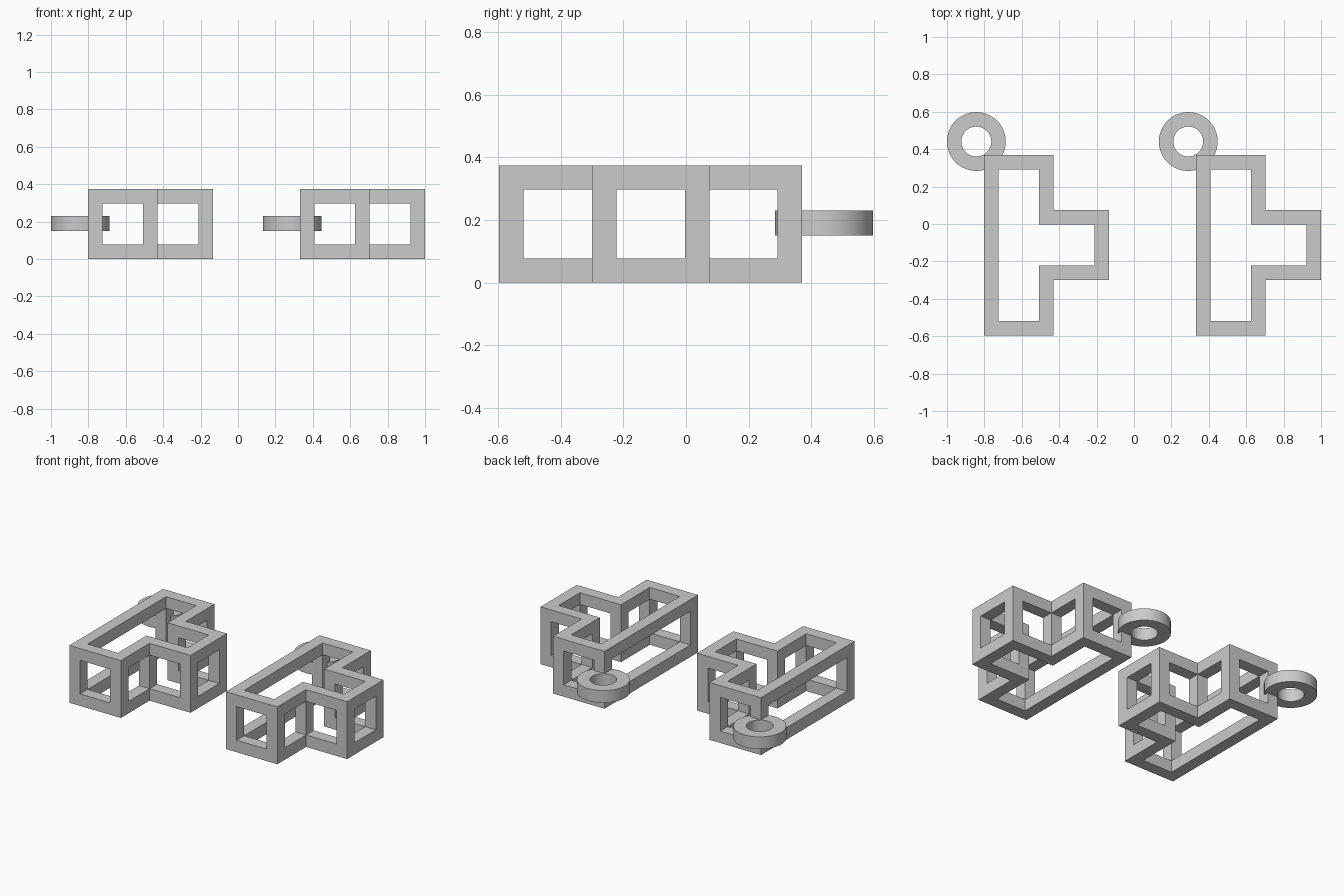
import bpy, bmesh
from math import cos, sin, tau
from mathutils import Vector

if "Cube" in bpy.data.objects:
    bpy.data.objects.remove(bpy.data.objects["Cube"])

# Uneven grid: bars and openings of the T-shaped frame
X = [0, .077, .295, .372, .592, .669]
Y = [-.597, -.519, -.300, -.222, -.003, .075, .292, .370]
Z = [0, .078, .298, .375]
POSTS = {(0, 0), (2, 0), (2, 2), (4, 2), (4, 4), (2, 4), (2, 6), (0, 6)}


def solid(i, j, k):
    if not (0 <= i <= 4 and 0 <= j <= 6 and 0 <= k <= 2):
        return False
    if k == 1:
        return (i, j) in POSTS
    in_t = i <= 2 or 2 <= j <= 4
    opening = (i == 1 and 1 <= j <= 5) or (i in (2, 3) and j == 3)
    return in_t and not opening


def make_object(name, bm):
    me = bpy.data.meshes.new(name)
    bmesh.ops.recalc_face_normals(bm, faces=bm.faces)
    bm.to_mesh(me)
    bm.free()
    ob = bpy.data.objects.new(name, me)
    bpy.context.collection.objects.link(ob)
    return ob


def make_frame(name, x0):
    """Skin of the filled grid cells, so bars and posts are one clean shell."""
    bm = bmesh.new()
    for i in range(5):
        for j in range(7):
            for k in range(3):
                if not solid(i, j, k):
                    continue
                for axis in range(3):
                    for side in (0, 1):
                        n = [i, j, k]
                        n[axis] += 2 * side - 1
                        if solid(*n):
                            continue
                        quad = []
                        for a, b in ((0, 0), (1, 0), (1, 1), (0, 1)):
                            c = [i, j, k]
                            c[axis] += side
                            c[(axis + 1) % 3] += a
                            c[(axis + 2) % 3] += b
                            quad.append(bm.verts.new((x0 + X[c[0]], Y[c[1]], Z[c[2]])))
                        bm.faces.new(quad)
    bmesh.ops.remove_doubles(bm, verts=bm.verts, dist=1e-4)
    return make_object(name, bm)


def make_ring(name, x, y, outer=.157, inner=.08, z0=.15, z1=.23, n=64):
    """Flat ring: rectangular section swept round a circle."""
    bm = bmesh.new()
    section = [(inner, z0), (outer, z0), (outer, z1), (inner, z1)]
    loops = [[bm.verts.new((x + r * cos(tau * s / n), y + r * sin(tau * s / n), z))
              for r, z in section] for s in range(n)]
    for s in range(n):
        a, b = loops[s], loops[(s + 1) % n]
        for q in range(4):
            p = (q + 1) % 4
            bm.faces.new((a[q], b[q], b[p], a[p]))
    ob = make_object(name, bm)
    bpy.ops.object.select_all(action='DESELECT')
    ob.select_set(True)
    bpy.context.view_layer.objects.active = ob
    bpy.ops.object.shade_smooth_by_angle()


# Two identical pieces side by side, each with a hanging ring at the back corner
for side, dx in (("left", 0), ("right", 1.133)):
    make_frame(side + "_frame", -.802 + dx)
    make_ring(side + "_hanging_ring", -.843 + dx, .441)
